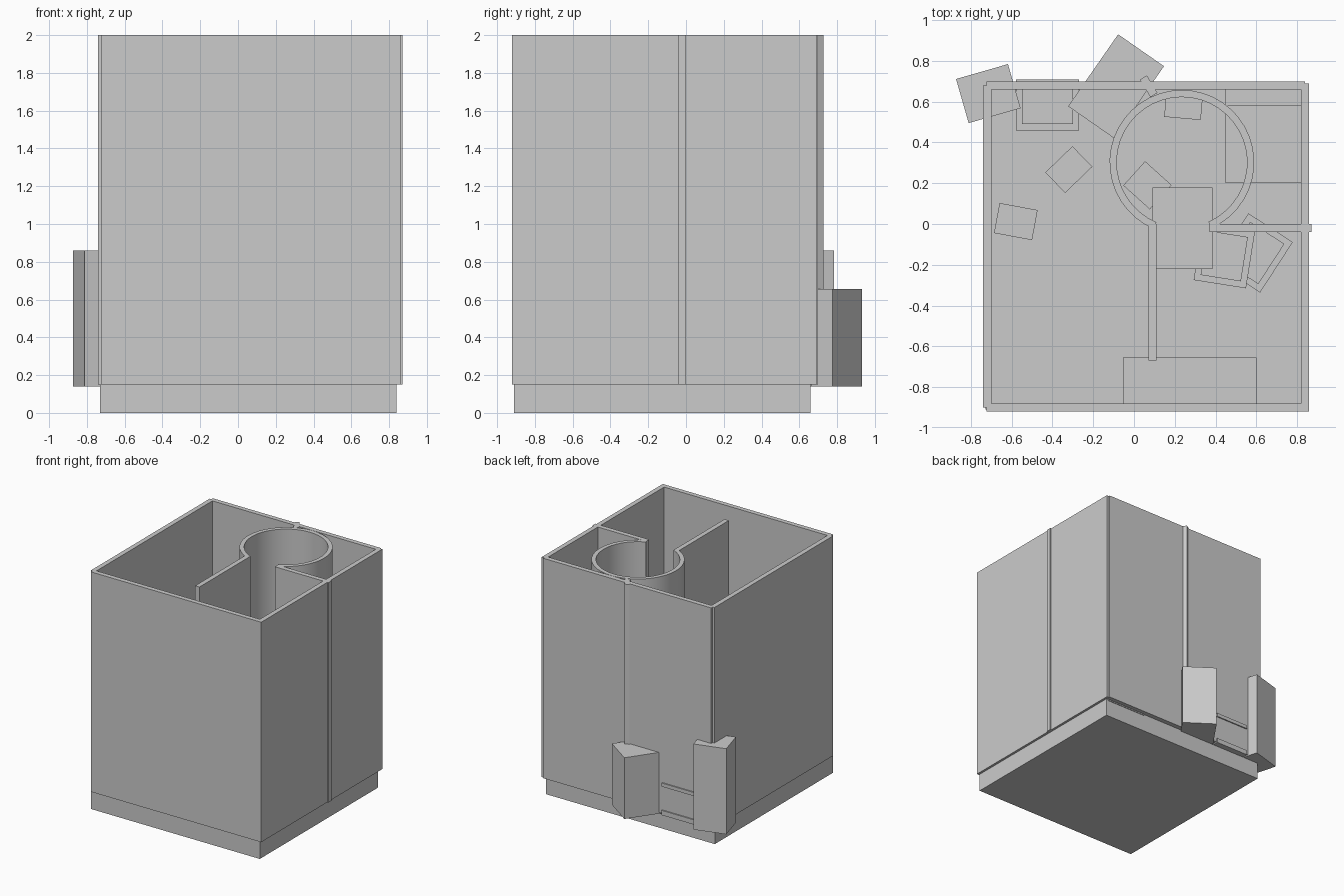
import bpy
from math import radians, cos, sin

if "Cube" in bpy.data.objects:
    bpy.data.objects.remove(bpy.data.objects["Cube"])


def prism(name, pts, z0, z1):
    """Extrude a closed outline from z0 to z1."""
    n = len(pts)
    verts = [(x, y, z) for z in (z0, z1) for x, y in pts]
    faces = [tuple(reversed(range(n))), tuple(range(n, 2 * n))]
    faces += [(i, (i + 1) % n, n + (i + 1) % n, n + i) for i in range(n)]
    mesh = bpy.data.meshes.new(name)
    mesh.from_pydata(verts, [], faces)
    ob = bpy.data.objects.new(name, mesh)
    bpy.context.collection.objects.link(ob)
    return ob


def slab(name, x0, x1, y0, y1, z0, z1):
    return prism(name, [(x0, y0), (x1, y0), (x1, y1), (x0, y1)], z0, z1)


def turned(name, cx, cy, w, d, angle, z0, z1):
    """Box with a turned footprint."""
    c, s = cos(radians(angle)), sin(radians(angle))
    corners = [(-w/2, -d/2), (w/2, -d/2), (w/2, d/2), (-w/2, d/2)]
    return prism(name, [(cx + x*c - y*s, cy + x*s + y*c) for x, y in corners], z0, z1)


Z, TOP = 0.15, 2.0

# Floor and outer walls, slightly staggered at the corners
slab("floor_slab", -0.73, 0.84, -0.91, 0.66, 0, Z)
slab("wall_left", -0.74, -0.70, -0.90, 0.68, Z, TOP)
slab("wall_right", 0.82, 0.86, -0.92, 0.69, Z, TOP)
slab("wall_front", -0.725, 0.86, -0.92, -0.88, Z, TOP)
slab("wall_back", -0.725, 0.84, 0.66, 0.70, Z, TOP)

# Inner partitions
slab("partition_hall", 0.07, 0.11, -0.67, 0.0, Z, TOP)
slab("partition_side", 0.37, 0.87, -0.04, 0.0, Z, TOP)
turned("partition_stub", 0.072, 0.676, 0.04, 0.10, 31, Z, TOP)

# Round room wall with a doorway facing front
N = 36
angles = [radians(-66 + 313 * i / N) for i in range(N + 1)]
ring = [(0.235 + 0.355*cos(a), 0.303 + 0.355*sin(a)) for a in angles]
ring += [(0.235 + 0.32*cos(a), 0.303 + 0.32*sin(a)) for a in reversed(angles)]
round_wall = prism("round_wall", ring, Z, TOP)
bpy.context.view_layer.objects.active = round_wall
round_wall.select_set(True)
bpy.ops.object.shade_smooth_by_angle(angle=radians(30))

# Furniture that breaks through the outer walls
turned("tall_cabinet", -0.715, 0.64, 0.265, 0.225, 16, 0.14, 0.86)
turned("back_cabinet", -0.088, 0.676, 0.274, 0.43, -34.8, 0.14, 0.655)

# Small tables: base plate, inset body and top plate
for name, x, y, w, d, a, h in (("back_table", -0.425, 0.585, 0.31, 0.25, 0, 0.41),
                               ("side_table", 0.443, -0.157, 0.26, 0.28, -9, 0.46),
                               ("corner_table", 0.59, -0.142, 0.26, 0.295, -33, 0.41)):
    turned(name + "_base", x, y, w, d, a, 0.14, 0.18)
    turned(name + "_body", x, y, w - 0.06, d - 0.06, a, 0.18, h - 0.03)
    turned(name + "_top", x, y, w, d, a, h - 0.03, h)
    turned(name + "_panel", x, y, w - 0.06, d - 0.06, a, h, h + 0.01)

# Stools and crates
for name, x, y, w, d, a in (("stool_a", -0.32, 0.267, 0.185, 0.14, 44),
                            ("stool_b", -0.58, 0.012, 0.19, 0.15, -10.5),
                            ("stool_c", 0.066, 0.19, 0.175, 0.16, -42),
                            ("stool_d", 0.243, 0.578, 0.18, 0.12, -5)):
    turned(name, x, y, w, d, a, 0.14, 0.38)

# Larger furniture
slab("doorway_table", 0.09, 0.385, -0.22, 0.18, 0.14, 0.55)
slab("bed", 0.45, 0.825, 0.20, 0.58, 0.14, 0.38)
slab("bed_headboard", 0.45, 0.825, 0.58, 0.665, 0.14, 0.50)
slab("front_counter", -0.055, 0.60, -0.885, -0.655, 0.14, 0.50)
